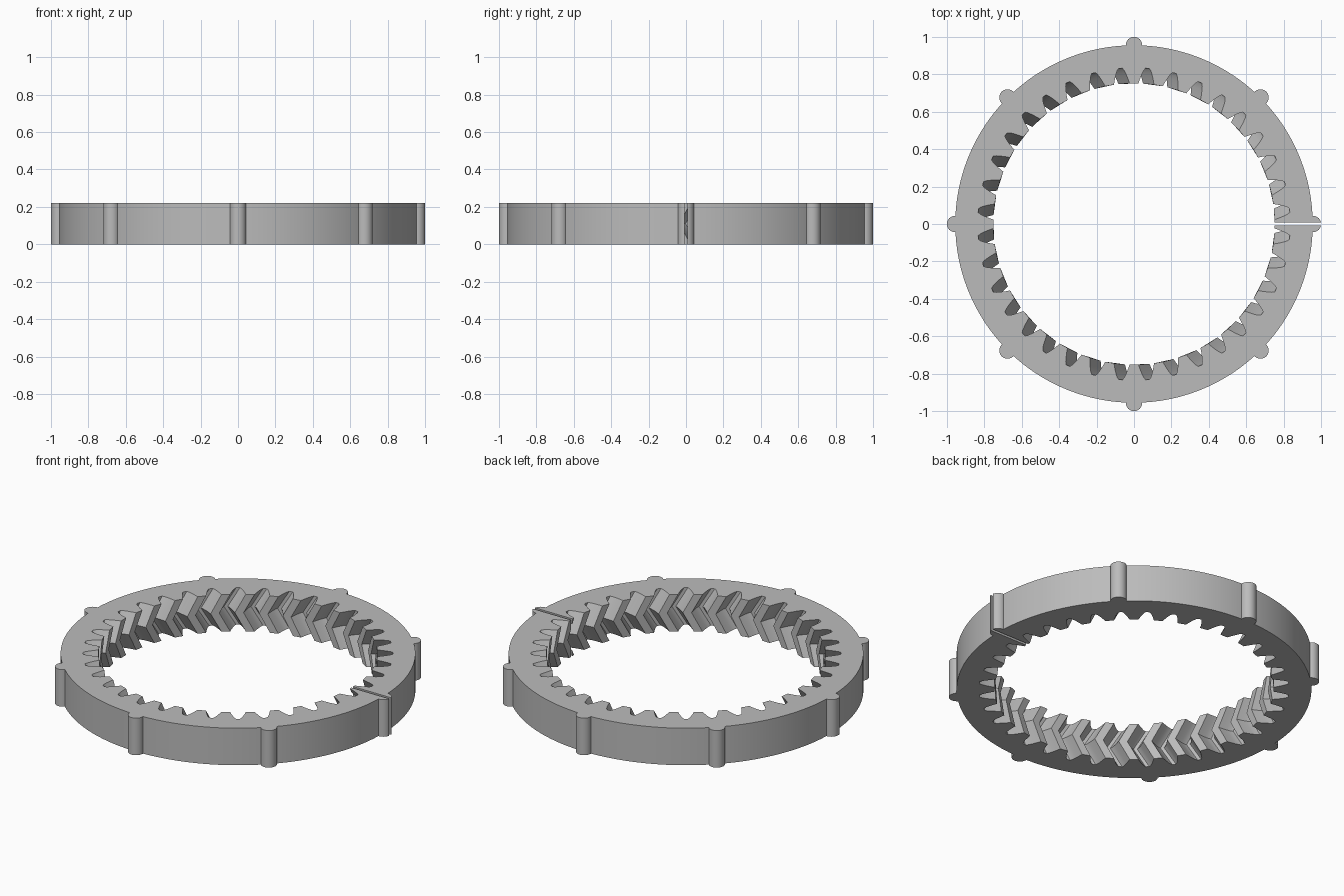
import bpy, bmesh
from math import radians, cos, sin, pi

if "Cube" in bpy.data.objects:
    bpy.data.objects.remove(bpy.data.objects["Cube"])

TEETH, HEIGHT, OUTER = 36, 0.22, 0.955
TWIST = radians(4.5)
# half of one tooth gap: (degrees from gap centre, radius)
HALF_GAP = [(3.2, 0.752), (2.65, 0.775), (2.0, 0.8), (1.35, 0.822), (0.7, 0.835)]
GAP = [(-a, r) for a, r in HALF_GAP] + HALF_GAP[::-1]

grey = bpy.data.materials.new("grey plastic")
grey.use_nodes = True
grey.diffuse_color = (0.5, 0.5, 0.5, 1)
grey.node_tree.nodes["Principled BSDF"].inputs["Base Color"].default_value = (0.5, 0.5, 0.5, 1)


def make_object(name, bm):
    mesh = bpy.data.meshes.new(name)
    bmesh.ops.recalc_face_normals(bm, faces=bm.faces)
    bm.to_mesh(mesh)
    bm.free()
    mesh.materials.append(grey)
    obj = bpy.data.objects.new(name, mesh)
    bpy.context.collection.objects.link(obj)
    return obj


def loop(bm, points, z):
    return [bm.verts.new((r * cos(a), r * sin(a), z)) for a, r in points]


def bridge(bm, a, b):
    n = len(a)
    for i in range(n):
        j = (i + 1) % n
        bm.faces.new((a[i], a[j], b[j], b[i]))


def combine(target, tool, operation):
    mod = target.modifiers.new(tool.name, "BOOLEAN")
    mod.operation, mod.solver, mod.object = operation, "EXACT", tool
    bpy.context.view_layer.objects.active = target
    bpy.ops.object.modifier_apply(modifier=mod.name)
    bpy.data.objects.remove(tool)


# ring with herringbone teeth: the inner profile turns, then turns back
def inner(twist):
    step = 2 * pi / TEETH
    return [((k + 0.5) * step + radians(a) + twist, r) for k in range(TEETH) for a, r in GAP]


bm = bmesh.new()
levels = [(0, 0), (HEIGHT / 2, TWIST), (HEIGHT, 0)]
inside = [loop(bm, inner(t), z) for z, t in levels]
count = len(inside[0])
rim = [(a, OUTER) for a in (radians(5 + GAP[0][0]) + 2 * pi * i / count for i in range(count))]
outside = [loop(bm, rim, z) for z in (0, HEIGHT)]
bridge(bm, inside[0], inside[1])
bridge(bm, inside[1], inside[2])
bridge(bm, outside[0], outside[1])
bridge(bm, inside[0], outside[0])
bridge(bm, inside[2], outside[1])
ring = make_object("ring_gear", bm)

# eight round ribs around the rim
bm = bmesh.new()
for k in range(8):
    ret = bmesh.ops.create_cone(bm, cap_ends=True, segments=32, radius1=0.044, radius2=0.044, depth=HEIGHT)
    a = k * pi / 4
    bmesh.ops.translate(bm, verts=ret["verts"], vec=(0.956 * cos(a), 0.956 * sin(a), HEIGHT / 2))
combine(ring, make_object("rim_ribs", bm), "UNION")

# narrow slit through the ring on its left side
bm = bmesh.new()
bmesh.ops.create_cube(bm, size=1)
bmesh.ops.scale(bm, verts=bm.verts, vec=(0.6, 0.016, 1))
bmesh.ops.translate(bm, verts=bm.verts, vec=(0.9, 0, 0))
combine(ring, make_object("slit_cutter", bm), "DIFFERENCE")

bpy.ops.object.select_all(action="DESELECT")
ring.select_set(True)
bpy.context.view_layer.objects.active = ring
bpy.ops.object.shade_smooth_by_angle(angle=radians(25))
